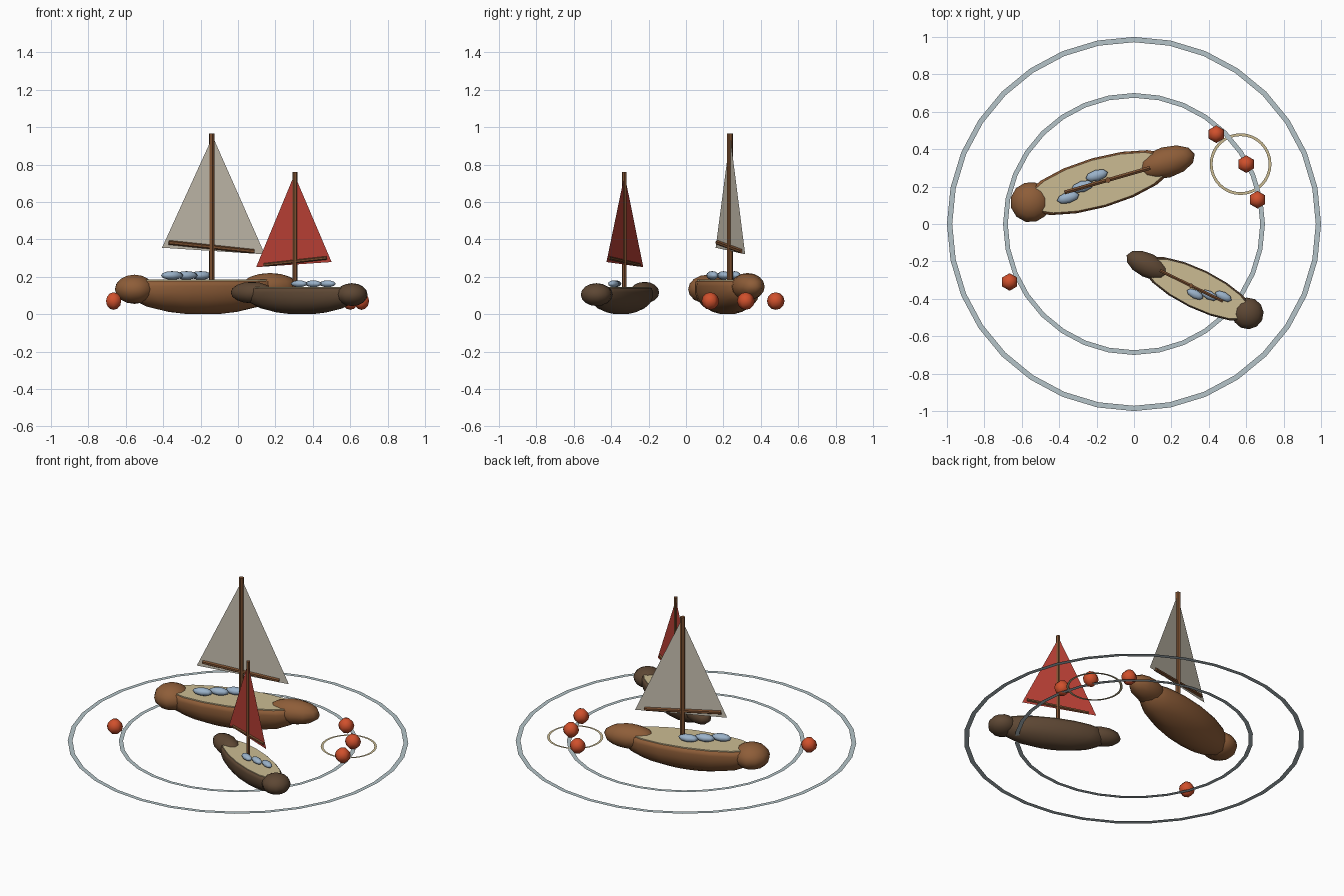
import bpy, bmesh
from math import sin, cos, pi, radians
from mathutils import Matrix, Vector

if "Cube" in bpy.data.objects:
    bpy.data.objects.remove(bpy.data.objects["Cube"], do_unlink=True)


def material(name, r, g, b):
    m = bpy.data.materials.new(name)
    m.use_nodes = True
    m.diffuse_color = (r, g, b, 1)
    m.node_tree.nodes["Principled BSDF"].inputs["Base Color"].default_value = (r, g, b, 1)
    return m


BROWN = material("hull brown", .27, .11, .04)
DARK = material("dark hull brown", .11, .063, .034)
TAN = material("deck tan", .60, .50, .29)
SPAR = material("spar brown", .20, .08, .03)
CREAM = material("sail cream", .58, .53, .44)
RED = material("sail red", .48, .05, .035)
BLUE = material("cargo blue", .32, .44, .58)
ORANGE = material("buoy orange", .63, .08, .025)
WATER = material("ripple grey", .46, .55, .58)


def finish(name, bm, mat, place=Matrix(), smooth=True):
    """Turn a bmesh into a placed object with one material."""
    me = bpy.data.meshes.new(name)
    bm.to_mesh(me)
    bm.free()
    me.materials.append(mat)
    me.polygons.foreach_set("use_smooth", [smooth] * len(me.polygons))
    ob = bpy.data.objects.new(name, me)
    bpy.context.collection.objects.link(ob)
    ob.matrix_world = place
    return ob


def ellipsoid(name, centre, radii, mat, place=Matrix(), seg=12, rings=8):
    bm = bmesh.new()
    bmesh.ops.create_uvsphere(bm, u_segments=seg, v_segments=rings, radius=1)
    bm.transform(Matrix.Translation(centre) @ Matrix.Diagonal((*radii, 1)))
    finish(name, bm, mat, place)


def rod(name, a, b, radius, place):
    a, b = Vector(a), Vector(b)
    bm = bmesh.new()
    bmesh.ops.create_cone(bm, cap_ends=True, segments=6, radius1=radius,
                          radius2=radius, depth=(b - a).length)
    turn = (b - a).to_track_quat('Z', 'Y').to_matrix().to_4x4()
    bm.transform(Matrix.Translation((a + b) / 2) @ turn)
    finish(name, bm, SPAR, place, smooth=False)


def oval(bm, a, b, z, cx=0, cy=0, n=16):
    return [bm.verts.new((cx + a * cos(2 * pi * i / n), cy + b * sin(2 * pi * i / n), z))
            for i in range(n)]


def bridge(bm, low, high):
    for i in range(len(low)):
        j = (i + 1) % len(low)
        bm.faces.new((low[i], low[j], high[j], high[i]))


def ripple(name, x, y, inner, outer, mat):
    bm = bmesh.new()
    bridge(bm, oval(bm, outer, outer, .03, x, y, 32), oval(bm, inner, inner, .03, x, y, 32))
    finish(name, bm, mat, smooth=False)


def boat(prefix, x, y, angle, scale, hull_mat, sail_mat):
    place = (Matrix.Translation((x, y, 0)) @ Matrix.Rotation(radians(angle), 4, 'Z')
             @ Matrix.Scale(scale, 4))
    mid, half_l, half_w = -.05, .42, .135

    # rounded hull, lofted from keel to gunwale
    bm = bmesh.new()
    levels = [(.0, .2), (.012, .45), (.04, .74), (.075, .92), (.115, 1), (.15, 1), (.177, .97)]
    loops = [oval(bm, half_l * f, half_w * f, z, mid) for z, f in levels]
    for low, high in zip(loops, loops[1:]):
        bridge(bm, low, high)
    bm.faces.new(loops[0][::-1])
    bm.faces.new(loops[-1])
    finish(prefix + "_hull", bm, hull_mat, place)

    # flat deck
    bm = bmesh.new()
    low, high = (oval(bm, half_l * .94, half_w * .92, z, mid) for z in (.172, .184))
    bridge(bm, low, high)
    bm.faces.new(high)
    finish(prefix + "_deck", bm, TAN, place, smooth=False)

    # rounded bow and stern
    ellipsoid(prefix + "_stern", (-.43, 0, .133), (.108, .108, .078), hull_mat, place)
    ellipsoid(prefix + "_bow", (.325, .005, .147), (.16, .083, .073), hull_mat, place)

    # mast, boom and triangular sail
    rod(prefix + "_mast", (0, 0, .17), (0, 0, .967), .016, place)
    rod(prefix + "_boom", (-.24, 0, .383), (.235, 0, .335), .012, place)
    bm = bmesh.new()
    bm.faces.new([bm.verts.new(p) for p in ((-.277, 0, .355), (.295, 0, .32), (.005, 0, .95))])
    finish(prefix + "_sail", bm, sail_mat, place, smooth=False)

    # cargo sacks laid diagonally on the deck
    for i in range(3):
        ellipsoid(f"{prefix}_sack_{i + 1}", (-.05 - .09 * i, .04 - .036 * i, .207),
                  (.062, .03, .023), BLUE, place, seg=8, rings=6)


boat("large_boat", -.14, .235, 16, 1, BROWN, CREAM)
boat("small_boat", .305, -.33, 154, .785, DARK, RED)

# water ripples
ripple("outer_ripple", 0, 0, .972, 1, WATER)
ripple("inner_ripple", 0, 0, .675, .7, WATER)
ripple("net_ring", .57, .32, .15, .165, TAN)

# floating buoys
for i, (x, y) in enumerate([(.44, .48), (.6, .32), (.66, .13), (-.665, -.31)]):
    ellipsoid(f"buoy_{i + 1}", (x, y, .07), (.047, .047, .047), ORANGE, seg=6, rings=6)
